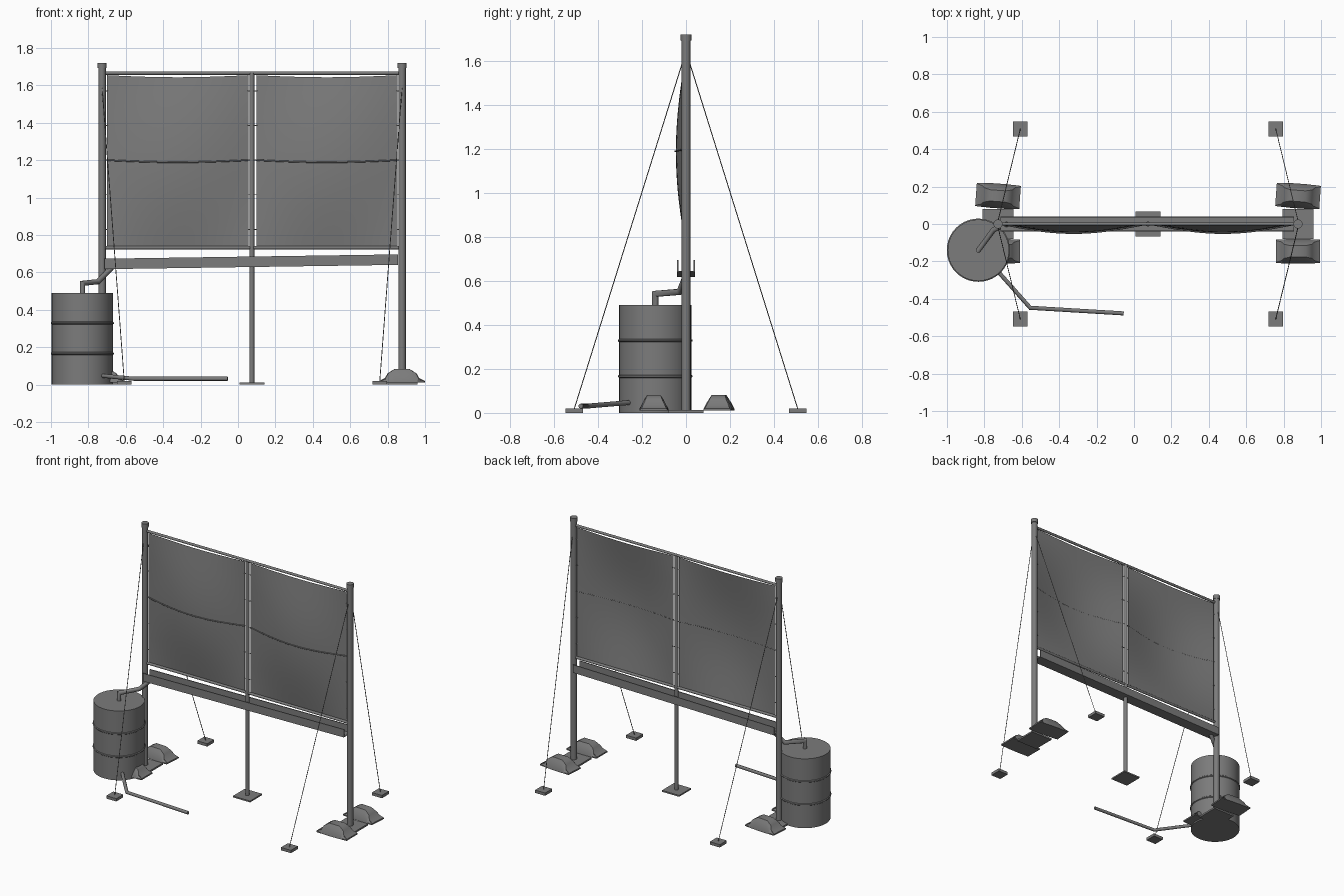
import bpy, bmesh, math
from mathutils import Vector

if "Cube" in bpy.data.objects:
    bpy.data.objects.remove(bpy.data.objects["Cube"])

# one dark grey finish for everything
DARK = bpy.data.materials.new("dark_grey")
DARK.diffuse_color = (.2, .2, .2, 1)
DARK.use_nodes = True
DARK.node_tree.nodes["Principled BSDF"].inputs["Base Color"].default_value = DARK.diffuse_color

def make(name, verts, faces, smooth=0):
    me = bpy.data.meshes.new(name)
    me.from_pydata(verts, [], faces)
    bm = bmesh.new()
    bm.from_mesh(me)
    bmesh.ops.recalc_face_normals(bm, faces=bm.faces)
    bm.to_mesh(me)
    bm.free()
    me.materials.append(DARK)
    ob = bpy.data.objects.new(name, me)
    bpy.context.collection.objects.link(ob)
    if smooth:
        bpy.ops.object.select_all(action='DESELECT')
        ob.select_set(True)
        bpy.context.view_layer.objects.active = ob
        bpy.ops.object.shade_smooth_by_angle(angle=math.radians(smooth))
    return ob

def loft(name, rings, smooth=0):
    n = len(rings[0])
    verts = [v for r in rings for v in r]
    faces = [(k*n+i, k*n+(i+1) % n, (k+1)*n+(i+1) % n, (k+1)*n+i)
             for k in range(len(rings)-1) for i in range(n)]
    faces += [tuple(range(n)), tuple(range(len(verts)-n, len(verts)))]
    return make(name, verts, faces, smooth)

def tube(name, pts, r, n=12):
    """Mitred round pipe through the points."""
    pts = [Vector(p) for p in pts]
    d0 = (pts[1]-pts[0]).normalized()
    a = d0.orthogonal().normalized()
    ring = [a*r*math.cos(t*math.tau/n) + d0.cross(a)*r*math.sin(t*math.tau/n) for t in range(n)]
    ring = [pts[0]+v for v in ring]
    rings = [ring]
    for i in range(1, len(pts)):
        d = (pts[i]-pts[i-1]).normalized()
        e = (pts[i+1]-pts[i]).normalized() if i+1 < len(pts) else d
        m = (d+e).normalized()
        ring = [v + d*((pts[i]-v).dot(m)/d.dot(m)) for v in ring]
        rings.append(ring)
    return loft(name, rings, 50)

def lathe(name, x, y, prof, n=32):
    return loft(name, [[(x+r*math.cos(i*math.tau/n), y+r*math.sin(i*math.tau/n), z)
                        for i in range(n)] for r, z in prof], 35)

def box(name, x0, x1, y0, y1, z0, z1):
    return loft(name, [[(x0, y0, z), (x1, y0, z), (x1, y1, z), (x0, y1, z)] for z in (z0, z1)])

def sandbag(name, x, y, rot):
    rings = []
    for px, w, top, tw in ((-.118, .062, .02, .058), (-.088, .064, .035, .05), (-.075, .064, .06, .038),
                           (-.04, .066, .082, .03), (.04, .066, .082, .03), (.075, .064, .06, .038),
                           (.088, .064, .035, .05), (.118, .062, .02, .058)):
        mid = .01 + (top-.01)*.75
        rings.append([(px, -w, .01), (px, w, .01), (px, w, .018), (px, tw+.012*(top > .05), mid),
                      (px, tw, top), (px, -tw, top), (px, -tw-.012*(top > .05), mid), (px, -w, .018)])
    ob = loft(name, rings, 40)
    ob.location = (x, y, 0)
    ob.rotation_euler.z = rot

XL, XM, XR = -.727, .074, .877

# main posts with caps, feet, sandbags, guy wires and anchors
for side, x, s in (("left", XL, 1), ("right", XR, -1)):
    lathe(side+"_post", x, 0, [(.02, 0), (.02, 1.695)], 20)
    lathe(side+"_post_cap", x, 0, [(.024, 1.692), (.024, 1.72)], 20)
    box(side+"_base_plate", x-.083, x+.083, -.08, .08, 0, .012)
    sandbag(side+"_back_sandbag", x, .15, math.radians(-4))
    sandbag(side+"_front_sandbag", x, -.146, 0)
    for end, d in (("front", -1), ("back", 1)):
        ax, ay = x+s*.119, d*.508
        box(f"{side}_{end}_anchor", ax-.039, ax+.039, ay-.039, ay+.039, 0, .02)
        tube(f"{side}_{end}_guy_wire", [(x, d*.017, 1.59), (ax, ay, .018)], .0022, 6)

# middle post and rails
lathe("middle_post", XM, 0, [(.013, 0), (.013, 1.665)], 16)
box("middle_base_plate", XM-.067, XM+.067, -.067, .067, 0, .01)
for name, z in (("top_rail", 1.665), ("bottom_rail", .732)):
    tube(name, [(XL, 0, z), (XR, 0, z)], .009)

# billowing mesh panels with a centre seam and ties
def sheet(u, v, x0, x1):
    bulge = math.sin(math.pi*u)*math.sin(math.pi*v)
    sag = .011*math.sin(math.pi*u)*min(1, v/.3)
    return Vector((x0+(x1-x0)*u, -.046*bulge, .742+.912*v-sag))

N = 20
for side, x0, x1 in (("left", -.70, .055), ("right", .098, .852)):
    vs = [sheet(i/N, j/N, x0, x1) for j in range(N+1) for i in range(N+1)]
    fs = [(j*(N+1)+i, j*(N+1)+i+1, (j+1)*(N+1)+i+1, (j+1)*(N+1)+i) for j in range(N) for i in range(N)]
    make(side+"_mesh_panel", vs, fs, 60)
    tube(side+"_panel_seam", [sheet(i/N, .502, x0, x1)+Vector((0, -.003, 0)) for i in range(N+1)], .004, 8)
    for k in range(5):
        z = .83+k*.185
        tube(f"{side}_panel_tie_{k}_a", [(x0-.03, 0, z), (x0+.005, 0, z)], .0025, 6)
        tube(f"{side}_panel_tie_{k}_b", [(x1-.005, 0, z), (x1+.03, 0, z)], .0025, 6)

# sloping open gutter
U = [(-.04, 0), (.04, 0), (.04, .056), (.034, .056), (.034, .006), (-.034, .006), (-.034, .056), (-.04, .056)]
loft("gutter", [[(x, y, z+h) for y, h in U] for x, z in ((-.715, .617), (.856, .64))])

# water barrel with hoops
BX, BY = -.832, -.14
prof = [(.164, 0)]
for z in (.166, .329):
    prof += [(.164, z-.007), (.169, z-.003), (.169, z+.003), (.164, z+.007)]
prof += [(.164, .49)]
lathe("water_barrel", BX, BY, prof, 40)

# pipes in and out of the barrel
tube("downpipe", [(-.675, 0, .625), (-.75, -.03, .55), (BX, BY, .541), (BX, BY, .48)], .014)
tube("outlet_hose", [(-.735, -.245, .048), (-.555, -.448, .031), (-.055, -.478, .031)], .011)
